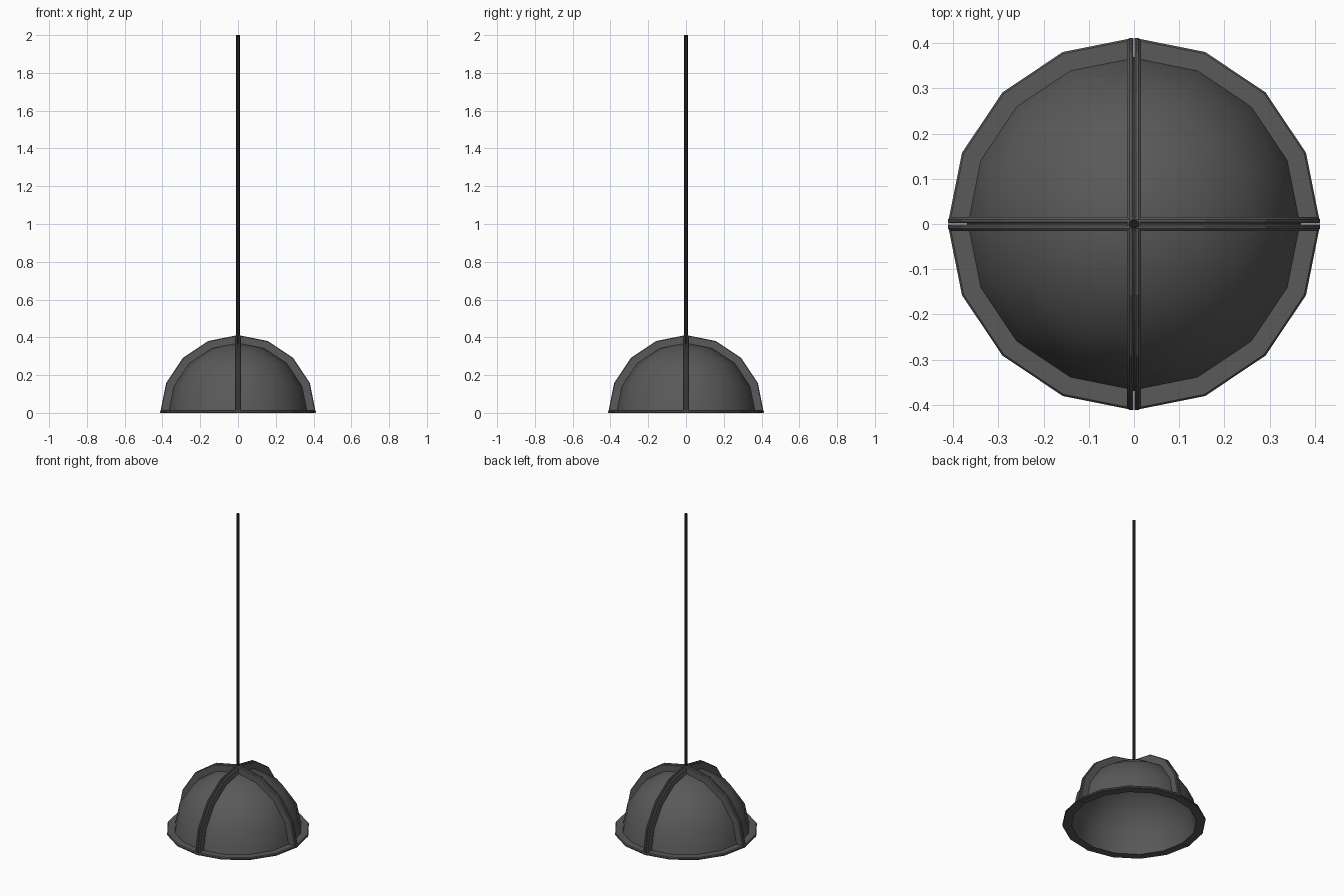
import bpy, bmesh, math

if "Cube" in bpy.data.objects:
    bpy.data.objects.remove(bpy.data.objects["Cube"])

STEP = math.radians(22.5)

def material(name, c):
    m = bpy.data.materials.new(name)
    m.diffuse_color = (c, c, c, 1)
    m.use_nodes = True
    m.node_tree.nodes["Principled BSDF"].inputs["Base Color"].default_value = m.diffuse_color
    return m

def finish(bm, name, mat, angle):
    bmesh.ops.recalc_face_normals(bm, faces=bm.faces)
    me = bpy.data.meshes.new(name)
    bm.to_mesh(me)
    bm.free()
    ob = bpy.data.objects.new(name, me)
    bpy.context.collection.objects.link(ob)
    me.materials.append(mat)
    bpy.ops.object.select_all(action='DESELECT')
    bpy.context.view_layer.objects.active = ob
    ob.select_set(True)
    bpy.ops.object.shade_smooth_by_angle(angle=math.radians(angle))
    return ob

grey = material("dark_grey", 0.1)
black = material("black", 0.01)

# Dome shell: 16-sided hemisphere with a thin wall
bm = bmesh.new()
outer = [(0.37 * math.cos(k * STEP), 0.37 * math.sin(k * STEP)) for k in range(5)]
inner = [(r * 0.97, z * 0.97) for r, z in reversed(outer)]
pts = [bm.verts.new((r, 0, z)) for r, z in outer + inner]
edges = [bm.edges.new((pts[i], pts[(i + 1) % 10])) for i in range(10) if i != 4]
bmesh.ops.spin(bm, geom=pts + edges, cent=(0, 0, 0), axis=(0, 0, 1),
               angle=2 * math.pi, steps=16, use_duplicate=False)
bmesh.ops.remove_doubles(bm, verts=bm.verts, dist=1e-4)
bmesh.ops.dissolve_degenerate(bm, edges=bm.edges, dist=1e-5)
finish(bm, "dome_shell", grey, 40)

# Flanges: each of the four segments has a chamfered rim along its three edges
def flange(bm, normal, su, sv, sn, gap):
    prof = [(0.36, gap), (0.409, gap), (0.412, gap + 0.003),
            (0.412, 0.010), (0.408, 0.015), (0.36, 0.015)]
    rings = []
    for k in range(5):
        ring = []
        for r, d in prof:
            u = max(r * math.cos(k * STEP), 0.0015) * su
            v = max(r * math.sin(k * STEP), 0.0015) * sv
            co = [u, v]
            co.insert(normal, d * sn)
            ring.append(bm.verts.new(co))
        rings.append(ring)
    for a, b in zip(rings, rings[1:]):
        for i in range(6):
            j = (i + 1) % 6
            bm.faces.new((a[i], a[j], b[j], b[i]))
    bm.faces.new(rings[0])
    bm.faces.new(rings[-1])

bm = bmesh.new()
for a in (1, -1):
    for b in (1, -1):
        flange(bm, 0, a, 1, b, 0.0015)
        flange(bm, 1, a, 1, b, 0.0015)
        flange(bm, 2, a, b, 1, 0.0)
finish(bm, "segment_flanges", grey, 20)

# Hanging rod
bm = bmesh.new()
bmesh.ops.create_cone(bm, cap_ends=True, segments=12, radius1=0.01, radius2=0.01, depth=1.64)
bmesh.ops.translate(bm, verts=bm.verts, vec=(0, 0, 1.18))
finish(bm, "hanging_rod", black, 40)
